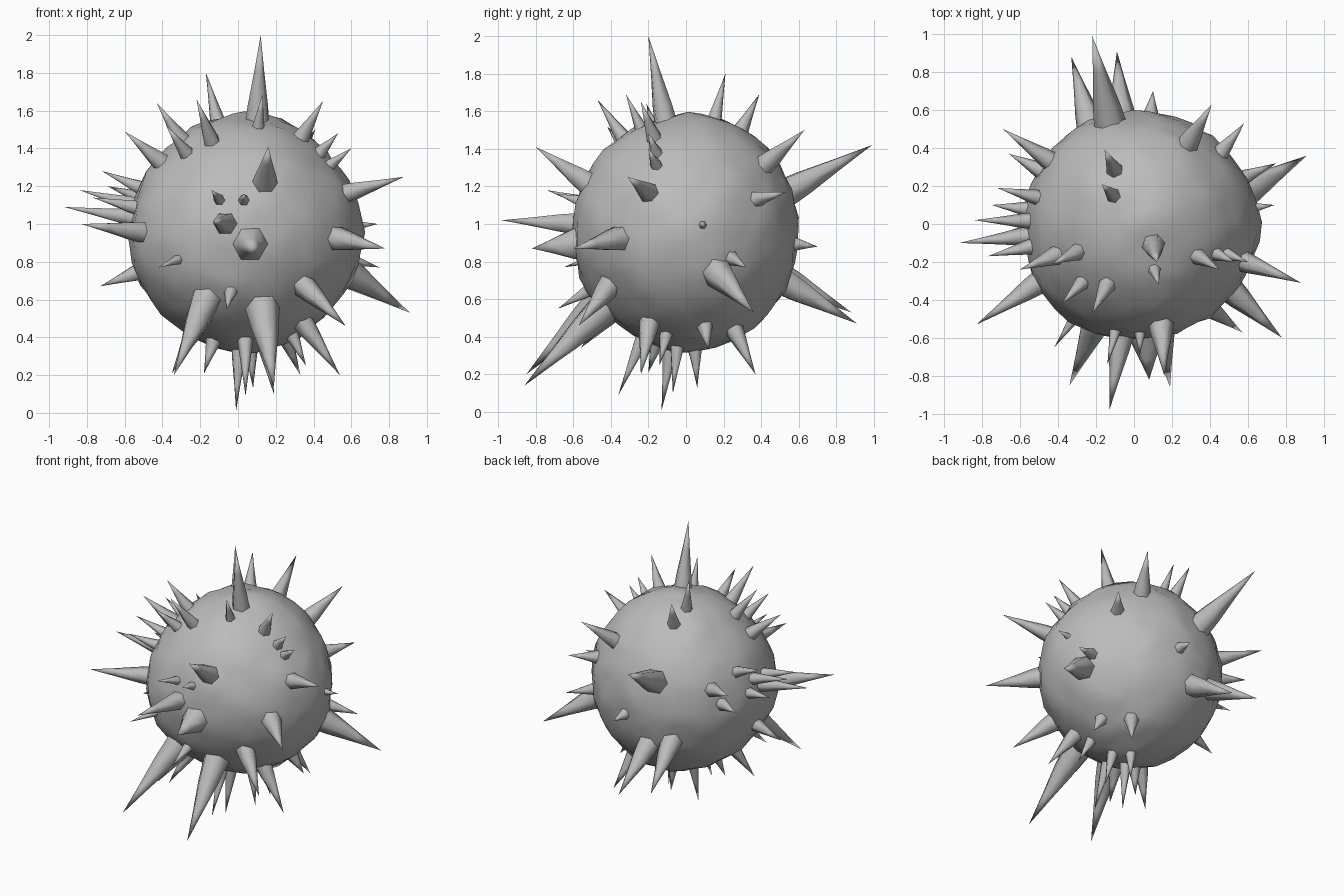
import bpy
import bmesh
import math
from mathutils import Vector, noise

CENTRE = Vector((0.035, 0.01, 0.955))
RADIUS = 0.607

grey = bpy.data.materials.new("stone_grey")
grey.diffuse_color = (0.5, 0.5, 0.5, 1)


def finish(bm, name, angle):
    mesh = bpy.data.meshes.new(name)
    bm.to_mesh(mesh)
    bm.free()
    mesh.materials.append(grey)
    obj = bpy.data.objects.new(name, mesh)
    bpy.context.collection.objects.link(obj)
    bpy.ops.object.select_all(action='DESELECT')
    obj.select_set(True)
    bpy.context.view_layer.objects.active = obj
    bpy.ops.object.shade_smooth_by_angle(angle=math.radians(angle))
    return obj


# lumpy round body: broad swellings and dents plus fine unevenness
swellings = [
    ((-.7, -.7, -.25), .045), ((.7, .7, 0), -.02), ((0, 1, 0), -.02),
    ((0, 0, -1), .025), ((0, .1, 1), .025), ((1, -.1, -.15), .02),
    ((0, -.75, .6), .015),
]
swellings = [(Vector(d).normalized(), h) for d, h in swellings]
bm = bmesh.new()
bmesh.ops.create_icosphere(bm, subdivisions=4, radius=1)
for v in bm.verts:
    d = v.co.normalized()
    lump = 0.022 * noise.noise(d * 5.5 + Vector((4, 1, 7)))
    lump += sum(h * max(0, d.dot(s)) ** 6 for s, h in swellings)
    v.co = CENTRE + d * (RADIUS + lump)
finish(bm, "body", 40)


def add_spike(name, tip, width, base=None):
    """Six-sided thorn tapering to a point, rooted inside the body."""
    tip = Vector(tip)
    out = (tip - CENTRE).normalized()
    root = Vector(base) if base else CENTRE + out * (RADIUS - 0.04)
    root -= (tip - root).normalized() * 0.03
    axis = tip - root
    turn = axis.to_track_quat('Z', 'Y')
    bm = bmesh.new()
    rings = []
    for t, r in ((0, 1.1), (0.3, 0.84), (0.65, 0.4)):
        rings.append([bm.verts.new(root + axis * t + turn @ Vector((
            width * r * math.cos(k * math.pi / 3),
            width * r * math.sin(k * math.pi / 3), 0))) for k in range(6)])
    point = bm.verts.new(tip)
    for k in range(6):
        n = (k + 1) % 6
        for lo, hi in zip(rings, rings[1:]):
            bm.faces.new((lo[k], lo[n], hi[n], hi[k]))
        bm.faces.new((rings[-1][k], rings[-1][n], point))
    bm.faces.new(rings[0][::-1])
    finish(bm, name, 70)


# large leaning spikes: tip, width, root
large = [
    ((.12, -.20, 2.0), .065, (.10, -.10, 1.50)),
    ((.16, -.80, 1.41), .07, (.14, -.50, 1.20)),
    ((.88, -.31, 1.25), .06, (.53, -.18, 1.15)),
    ((.78, -.60, .87), .075, (.48, -.32, .93)),
    ((.08, -.82, .87), .11, (.06, -.53, .90)),
    ((-.13, -.98, 1.02), .065, (-.06, -.55, 1.0)),
    ((-.83, -.53, 1.0), .065, (-.46, -.28, .95)),
    ((.91, .36, .53), .09, (.52, .13, .78)),
    ((.19, -.86, .14), .085, (.13, -.45, .54)),
    ((-.34, -.85, .20), .08, (-.17, -.45, .60)),
    ((-.09, .91, .47), .08, (-.06, .50, .70)),
    ((-.33, .88, .53), .075, (-.22, .48, .74)),
    ((-.22, .99, 1.42), .085, (-.12, .50, 1.15)),
    ((.54, -.24, .20), .06, (.33, -.19, .50)),
    ((.57, -.57, .46), .065, (.34, -.40, .68)),
    ((-.92, -.10, 1.09), .05, (-.53, -.06, 1.03)),
    ((.58, .53, 1.17), .055, (.42, .33, 1.12)),
]
for i, (tip, width, base) in enumerate(large):
    add_spike(f"large_spike_{i + 1}", tip, width, base)

# small spikes standing straight out of the surface: tip x, y, z, width
small = [
    (-.17, .21, 1.80, .045), (-.155, .39, 1.69, .05), (-.22, -.47, 1.66, .05),
    (-.43, -.21, 1.64, .05), (.13, -.32, 1.69, .04), (.45, -.24, 1.65, .05),
    (.53, -.20, 1.48, .045), (.60, -.20, 1.40, .04), (-.60, -.24, 1.49, .055),
    (-.38, -.42, 1.52, .045), (.41, .63, 1.50, .06), (.75, .32, .77, .045),
    (-.14, -.74, 1.18, .035), (.03, -.69, 1.16, .04), (-.42, -.65, .77, .035),
    (.04, -.36, .09, .045), (-.01, -.13, .01, .045), (.08, .06, .13, .045),
    (.19, -.07, .10, .045), (-.35, -.30, .21, .055), (-.18, -.20, .21, .05),
    (-.26, -.56, .34, .055), (-.06, -.68, .55, .045), (.33, .37, .20, .055),
    (.10, .70, .88, .045), (.74, .10, 1.0, .035),
    (.45, .12, .33, .055), (.36, -.14, .25, .045), (-.84, .02, 1.18, .045),
    (-.72, .19, 1.28, .045), (-.69, .50, 1.20, .055), (-.66, .37, 1.02, .05),
    (-.73, -.06, .67, .055), (-.75, .10, 1.05, .045), (-.77, -.17, 1.14, .045),
]
for i, (x, y, z, width) in enumerate(small):
    add_spike(f"small_spike_{i + 1}", (x, y, z), width)
